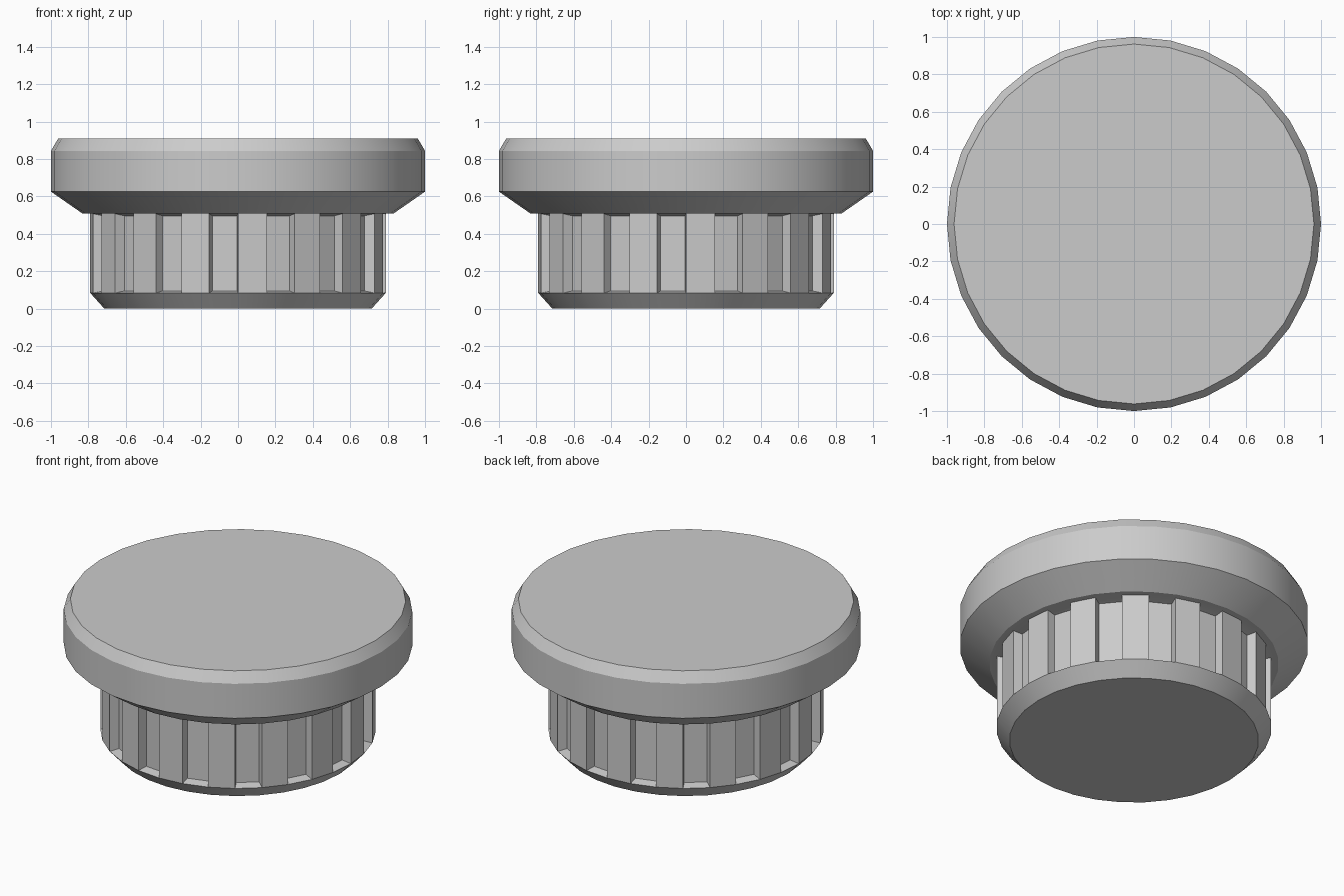
import bpy, bmesh
from math import cos, sin, tau, radians

if "Cube" in bpy.data.objects:
    bpy.data.objects.remove(bpy.data.objects["Cube"])

SIDES = 32
# (radius, height) from the foot up to the top face
PROFILE = [(0.715, 0.0), (0.79, 0.083), (0.79, 0.507), (0.83, 0.507),
           (1.0, 0.625), (1.0, 0.843), (0.962, 0.908)]
GRIP_BAND = 1      # profile segment that carries the recesses

bm = bmesh.new()

# Turned body
rings = [[bm.verts.new((r * cos(tau * i / SIDES), r * sin(tau * i / SIDES), z))
          for i in range(SIDES)] for r, z in PROFILE]
grip_faces = []
for s in range(len(rings) - 1):
    low, high = rings[s], rings[s + 1]
    for i in range(SIDES):
        j = (i + 1) % SIDES
        face = bm.faces.new((low[i], low[j], high[j], high[i]))
        if s == GRIP_BAND and i % 2 == 1:
            grip_faces.append(face)
bm.faces.new(rings[0][::-1])
bm.faces.new(rings[-1])
bm.normal_update()

# Recessed grip panels on every second side
bmesh.ops.inset_individual(bm, faces=grip_faces, thickness=0.016, depth=-0.055)
bm.normal_update()

mesh = bpy.data.meshes.new("knob_cap")
bm.to_mesh(mesh)
bm.free()
knob = bpy.data.objects.new("knob_cap", mesh)
bpy.context.collection.objects.link(knob)

# Smooth round walls, crisp edges
bpy.context.view_layer.objects.active = knob
knob.select_set(True)
bpy.ops.object.shade_smooth_by_angle(angle=radians(30))
